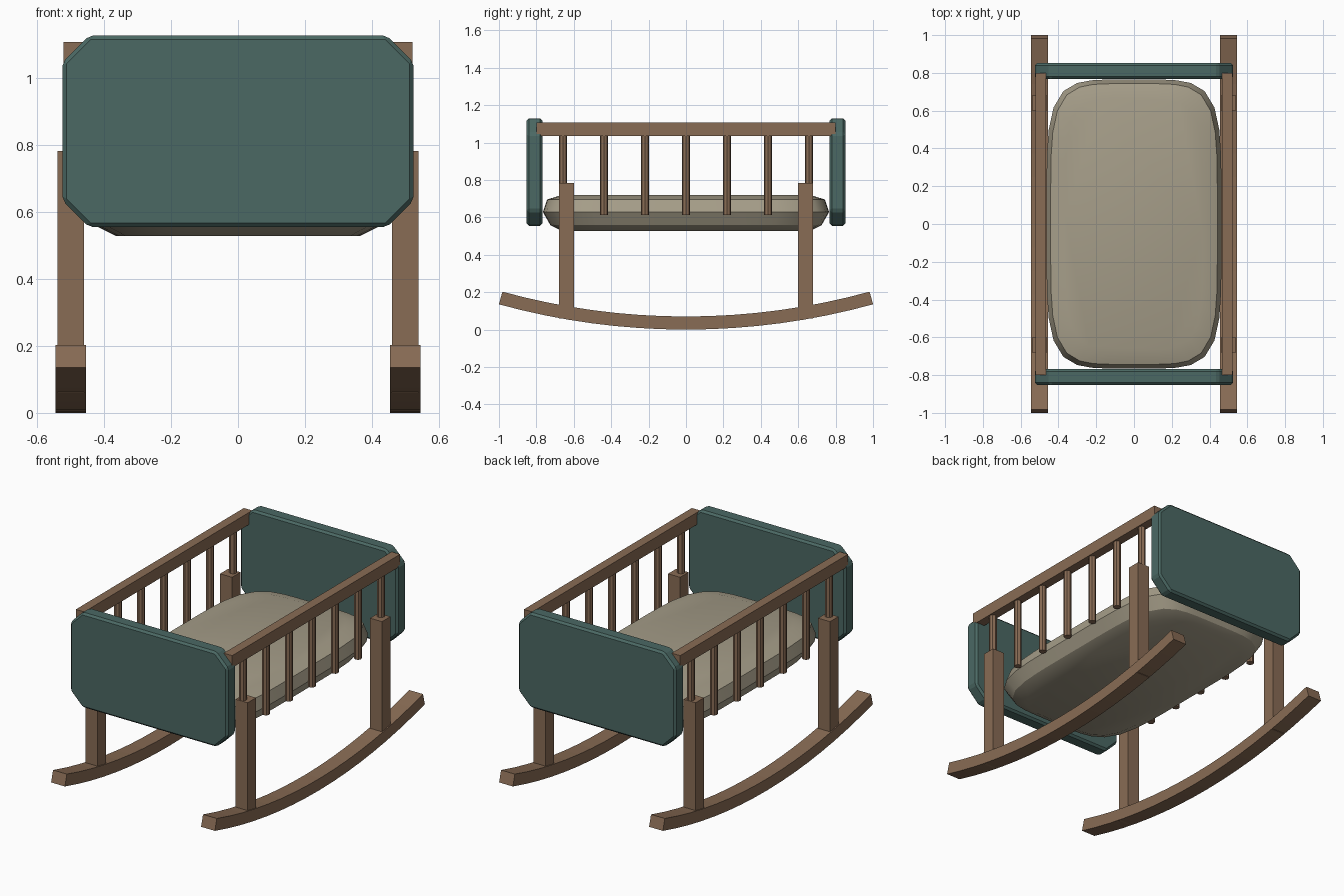
import bpy, bmesh, math
from mathutils import Vector

cube = bpy.data.objects.get("Cube")
if cube:
    bpy.data.objects.remove(cube, do_unlink=True)


def material(name, rgb):
    m = bpy.data.materials.new(name)
    m.use_nodes = True
    m.diffuse_color = (*rgb, 1)
    bsdf = m.node_tree.nodes["Principled BSDF"]
    bsdf.inputs["Base Color"].default_value = (*rgb, 1)
    bsdf.inputs["Roughness"].default_value = 0.8
    return m


WOOD = material("brown wood", (0.25, 0.15, 0.09))
TEAL = material("teal paint", (0.07, 0.14, 0.127))
CLOTH = material("beige cloth", (0.38, 0.34, 0.25))


def loft(name, rings, mat):
    """Skin a closed solid through rings with equal point counts."""
    bm = bmesh.new()
    loops = [[bm.verts.new(p) for p in ring] for ring in rings]
    n = len(loops[0])
    for a, b in zip(loops, loops[1:]):
        for i in range(n):
            j = (i + 1) % n
            bm.faces.new((a[i], a[j], b[j], b[i]))
    bm.faces.new(loops[0][::-1])
    bm.faces.new(loops[-1])
    bmesh.ops.recalc_face_normals(bm, faces=bm.faces)
    mesh = bpy.data.meshes.new(name)
    bm.to_mesh(mesh)
    bm.free()
    mesh.materials.append(mat)
    obj = bpy.data.objects.new(name, mesh)
    bpy.context.collection.objects.link(obj)
    return obj


def box(name, lo, hi, mat):
    rings = [[(lo[0], lo[1], z), (hi[0], lo[1], z), (hi[0], hi[1], z), (lo[0], hi[1], z)]
             for z in (lo[2], hi[2])]
    return loft(name, rings, mat)


def smooth(obj, degrees):
    bpy.ops.object.select_all(action='DESELECT')
    obj.select_set(True)
    bpy.context.view_layer.objects.active = obj
    bpy.ops.object.shade_smooth_by_angle(angle=math.radians(degrees))


# End panels: cut-corner boards with a small bevel
def end_panel(name, y):
    w, low, high, cut, half = 0.525, 0.555, 1.128, 0.08, 0.042
    right = [(w - cut, low), (w, low + cut), (w, high - cut), (w - cut, high)]
    outline = right + [(-x, z) for x, z in reversed(right)]
    panel = loft(name, [[(x, y + d, z) for x, z in outline] for d in (-half, half)], TEAL)
    bevel = panel.modifiers.new("edge bevel", 'BEVEL')
    bevel.width = 0.012
    bevel.segments = 1


end_panel("front_panel", -0.81)
end_panel("back_panel", 0.81)


# Curved rocker runner
def rocker(name, x):
    outer, inner, sweep, steps, half = 3.77, 3.70, 0.2685, 16, 0.046
    rings = []
    for i in range(steps + 1):
        a = sweep * (2 * i / steps - 1)
        s, c = math.sin(a), math.cos(a)
        rings.append([(x + dx, r * s, outer - r * c)
                      for dx, r in ((-half, outer), (half, outer), (half, inner), (-half, inner))])
    loft(name, rings, WOOD)


# Both sides: runner, posts, top rail and spindles
for side, sx in (("left", 1), ("right", -1)):
    rocker(side + "_rocker", 0.5 * sx)
    for end, sy in (("front", -1), ("back", 1)):
        x, y = 0.5 * sx, 0.64 * sy
        box(f"{side}_{end}_post", (x - 0.04, y - 0.04, 0.06), (x + 0.04, y + 0.04, 0.783), WOOD)
    x = 0.493 * sx
    box(side + "_rail", (x - 0.028, -0.8, 1.035), (x + 0.028, 0.8, 1.108), WOOD)
    for i in range(7):
        y = 0.219 * (i - 3)
        circle = [(x + 0.022 * math.cos(t * math.pi / 4), y + 0.022 * math.sin(t * math.pi / 4))
                  for t in range(8)]
        loft(f"{side}_spindle_{i + 1}", [[(*p, z) for p in circle] for z in (0.612, 1.05)], WOOD)


# Mattress: soft rounded-rectangle layers
def cushion_ring(z, inset, count=48, power=5):
    ring = []
    for i in range(count):
        a = 2 * math.pi * (i + 0.5) / count
        d = Vector((math.cos(a), math.sin(a)))
        d /= (abs(d.x) ** power + abs(d.y) ** power) ** (1 / power)
        ring.append((d.x * (0.463 - inset), d.y * (0.765 - inset), z))
    return ring


layers = [(0.528, 0.10), (0.558, 0.04), (0.628, 0.0), (0.695, 0.022), (0.72, 0.10)]
mattress = loft("mattress", [cushion_ring(z, inset) for z, inset in layers], CLOTH)
smooth(mattress, 30)
